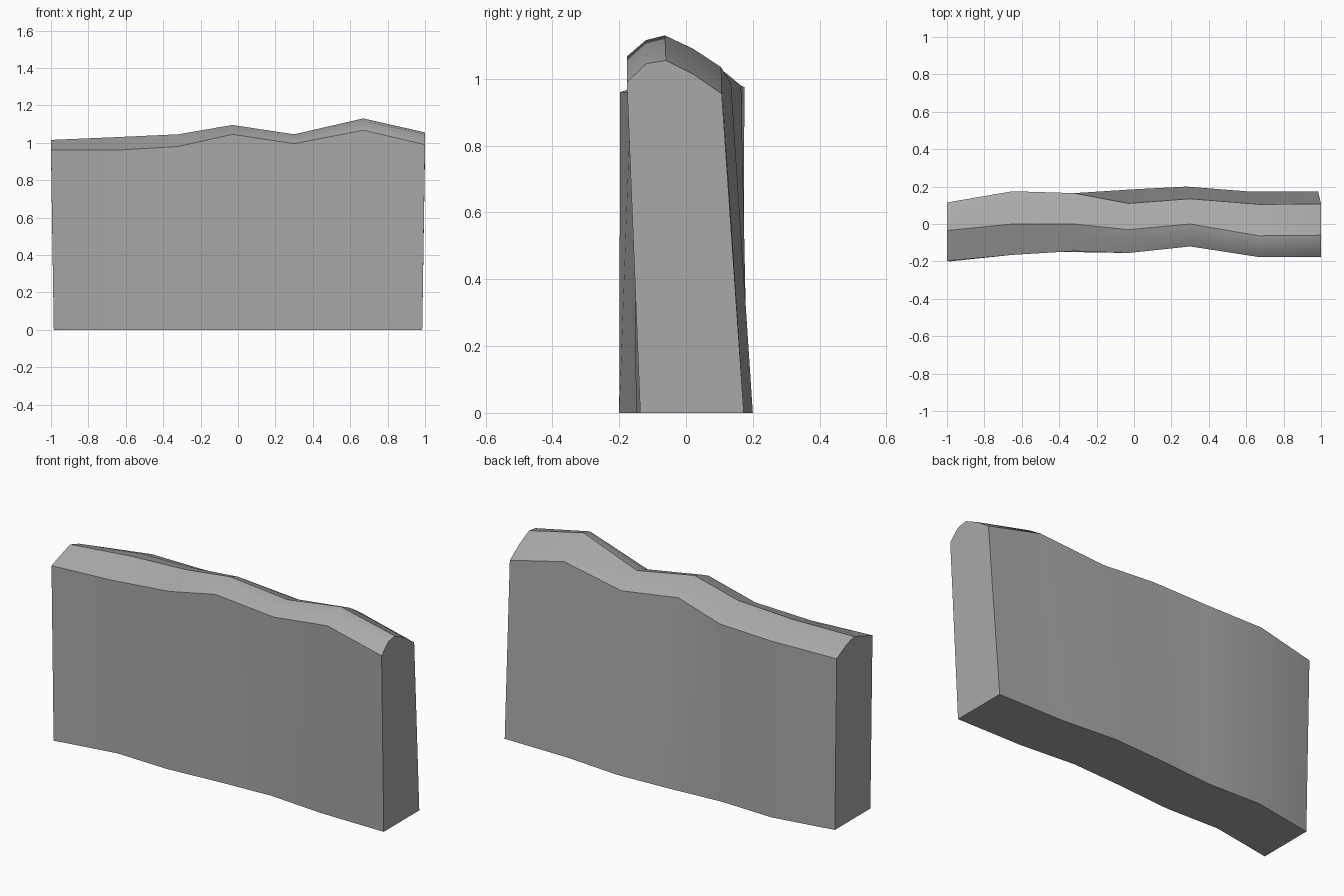
import bpy
import bmesh
from mathutils import Vector

# Remove the default cube
default_cube = bpy.data.objects.get("Cube")
if default_cube:
    bpy.data.objects.remove(default_cube, do_unlink=True)

BASE_THICKNESS = 0.31

# Cross-section stations along the wall, one row each:
# foot x, top x, foot back y, front shoulder (y, z), ridge (y, z), back shoulder (y, z)
STATIONS = [
    (-.985, -1, .11, (-.197, .96), (-.035, 1.015), (.115, .95)),
    (-.64, -.65, .17, (-.165, .96), (0, 1.03), (.175, .975)),
    (-.33, -.32, .16, (-.145, .98), (0, 1.045), (.165, .98)),
    (-.01, -.03, .185, (-.155, 1.045), (-.03, 1.095), (.11, 1.025)),
    (.28, .3, .2, (-.12, .995), (0, 1.045), (.135, .985)),
    (.6, .67, .175, (-.177, 1.067), (-.063, 1.13), (.105, 1.035)),
    (.985, 1, .173, (-.177, .99), (-.06, 1.055), (.107, .955)),
]


def make_material(name, level):
    """Create one flat grey material."""
    material = bpy.data.materials.new(name)
    material.use_nodes = True
    color = (level, level, level, 1)
    material.diffuse_color = color
    shader = material.node_tree.nodes["Principled BSDF"]
    shader.inputs["Base Color"].default_value = color
    return material


def rounded_midpoint(start, end, bulge):
    """Point halfway between two crest points, raised to round the crest."""
    middle = (start + end) / 2
    middle.z += bulge
    return middle


def cross_section(foot_x, top_x, foot_back, front, ridge, back):
    """Closed loop around the wall, from the front foot over the crest."""
    front_top = Vector((top_x, *front))
    ridge_top = Vector((top_x, *ridge))
    back_top = Vector((top_x, *back))
    # The crest is rounder towards the left end of the model
    roundness = max(0, top_x + .3)
    return [
        Vector((foot_x, foot_back - BASE_THICKNESS, 0)),
        front_top,
        rounded_midpoint(front_top, ridge_top, .018 * roundness),
        ridge_top,
        rounded_midpoint(ridge_top, back_top, .008),
        back_top,
        Vector((foot_x, foot_back, 0)),
    ]


def loft(name, sections, material):
    """Skin consecutive closed sections and cap both ends."""
    bm = bmesh.new()
    rings = [[bm.verts.new(point) for point in section] for section in sections]
    for ring, following in zip(rings, rings[1:]):
        for i in range(len(ring)):
            j = (i + 1) % len(ring)
            bm.faces.new((ring[i], ring[j], following[j], following[i]))
    bm.faces.new(rings[0])
    bm.faces.new(reversed(rings[-1]))
    bmesh.ops.recalc_face_normals(bm, faces=bm.faces)
    mesh = bpy.data.meshes.new(name)
    bm.to_mesh(mesh)
    bm.free()
    mesh.materials.append(material)
    obj = bpy.data.objects.new(name, mesh)
    bpy.context.collection.objects.link(obj)
    return obj


# Weathered wall segment with a rounded, uneven crest
stone_grey = make_material("stone grey", .4)
wall = loft("wall_segment", [cross_section(*row) for row in STATIONS], stone_grey)

# Soft shading along the wall, crisp edges at the shoulders and ends
bpy.ops.object.select_all(action="DESELECT")
wall.select_set(True)
bpy.context.view_layer.objects.active = wall
bpy.ops.object.shade_smooth_by_angle(angle=.6)
